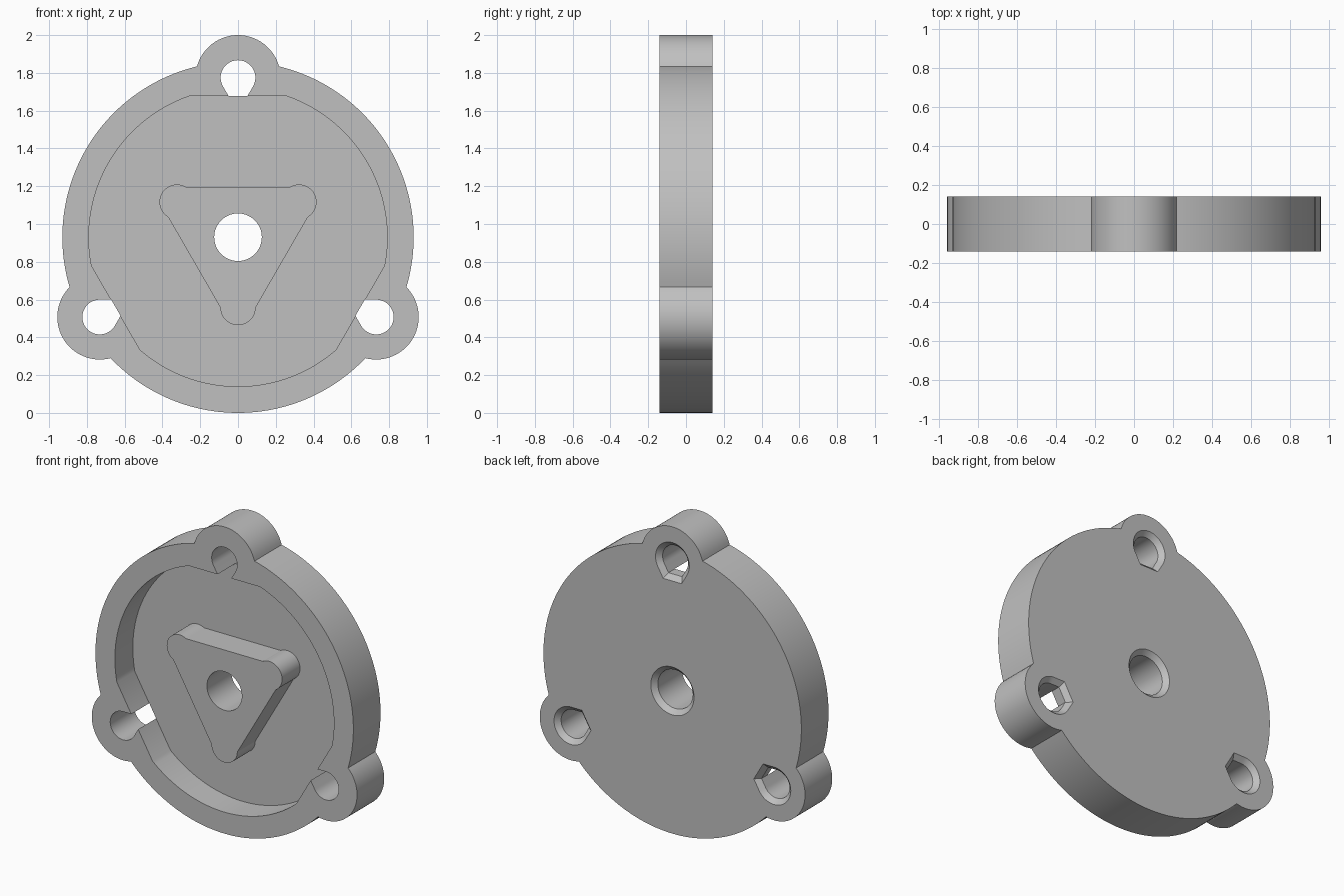
import bpy, bmesh
from math import sin, cos, acos, atan2, radians, pi, sqrt
from mathutils import Vector

cube = bpy.data.objects.get("Cube")
if cube:
    bpy.data.objects.remove(cube, do_unlink=True)

R = 0.93                 # disc radius, also the height of its centre
EAR_D, EAR_R = 0.845, 0.225
HALF = 0.14              # half thickness
FLOOR = 0.045            # y of the pocket floor
POCKET_R, FLAT = 0.79, 0.747
EARS = [radians(a) for a in (90, 210, 330)]
LOBES = [radians(a) for a in (30, 150, 270)]

grey = bpy.data.materials.new("grey")
grey.use_nodes = True
grey.diffuse_color = (0.53, 0.53, 0.53, 1)
grey.node_tree.nodes["Principled BSDF"].inputs["Base Color"].default_value = grey.diffuse_color


def arc(radius, a0, a1, n, d=0.0):
    """Arc about a point at distance d along the local axis."""
    return [Vector((d + radius * cos(a0 + (a1 - a0) * i / n),
                    radius * sin(a0 + (a1 - a0) * i / n))) for i in range(n + 1)]


def turned(points, angle):
    return [Vector((p.x * cos(angle) - p.y * sin(angle),
                    p.x * sin(angle) + p.y * cos(angle))) for p in points]


def around(points, angles):
    return [p for a in angles for p in turned(points, a)]


def loft(name, sections):
    """Solid through matching (y, outline) sections, centred on the disc axis."""
    bm = bmesh.new()
    rings = [[bm.verts.new((p.x, y, p.y + R)) for p in pts] for y, pts in sections]
    for a, b in zip(rings, rings[1:]):
        for i in range(len(a)):
            j = (i + 1) % len(a)
            bm.faces.new((a[i], a[j], b[j], b[i]))
    bm.faces.new(rings[0])
    bm.faces.new(rings[-1])
    bmesh.ops.recalc_face_normals(bm, faces=bm.faces)
    mesh = bpy.data.meshes.new(name)
    bm.to_mesh(mesh)
    bm.free()
    mesh.materials.append(grey)
    obj = bpy.data.objects.new(name, mesh)
    bpy.context.collection.objects.link(obj)
    return obj


def combine(target, tool, operation):
    mod = target.modifiers.new("combine", 'BOOLEAN')
    mod.operation, mod.solver, mod.object = operation, 'EXACT', tool
    bpy.context.view_layer.objects.active = target
    bpy.ops.object.modifier_apply(modifier=mod.name)
    bpy.data.objects.remove(tool, do_unlink=True)


# Disc with three rounded ears
half = acos((EAR_D**2 + R**2 - EAR_R**2) / (2 * EAR_D * R))
swing = atan2(R * sin(half), R * cos(half) - EAR_D)
rim = arc(EAR_R, -swing, swing, 32, EAR_D) + arc(R, half, 2 * pi / 3 - half, 48)[1:-1]
outline = around(rim, EARS)
body = loft("cover_plate", [(-HALF, outline), (HALF, outline)])

# Front pocket, flattened beside each ear
cut = acos(FLAT / POCKET_R)
pocket = around(arc(POCKET_R, cut, 2 * pi / 3 - cut, 48), EARS)
combine(body, loft("pocket_cutter", [(-HALF - 0.1, pocket), (FLOOR, pocket)]), 'DIFFERENCE')

# Three-lobed boss, flush with the front and rooted in the floor
boss = around(arc(0.093, -pi / 2, pi / 2, 24, 0.373), LOBES)
combine(body, loft("boss", [(-HALF, boss), (FLOOR + 0.03, boss)]), 'UNION')


def bored(name, profile, chamfer):
    """Through hole with a 45 degree chamfer at the back."""
    over = 0.01
    combine(body, loft(name, [(-HALF - 0.1, profile(0)), (HALF - chamfer, profile(0)),
                              (HALF + over, profile(chamfer + over))]), 'DIFFERENCE')


# Centre bore
bored("centre_bore", lambda c: arc(0.126 + c, 0, 2 * pi, 64)[:-1], 0.03)


# Ear holes: round outside, tapering to a flat against the pocket
def ear_hole(c):
    r, flat = 0.092 + c, FLAT - 0.0005 - c
    pts = arc(r, -2 * pi / 3, 2 * pi / 3, 40, EAR_D)
    end = pts[-1]
    w = end.y - (end.x - flat) / sqrt(3)
    return pts + [Vector((flat, w)), Vector((flat, -w))]


for a in EARS:
    bored("ear_hole", lambda c: turned(ear_hole(c), a), 0.03)

bpy.ops.object.select_all(action='DESELECT')
body.select_set(True)
bpy.context.view_layer.objects.active = body
bpy.ops.object.shade_smooth_by_angle(angle=radians(25))
